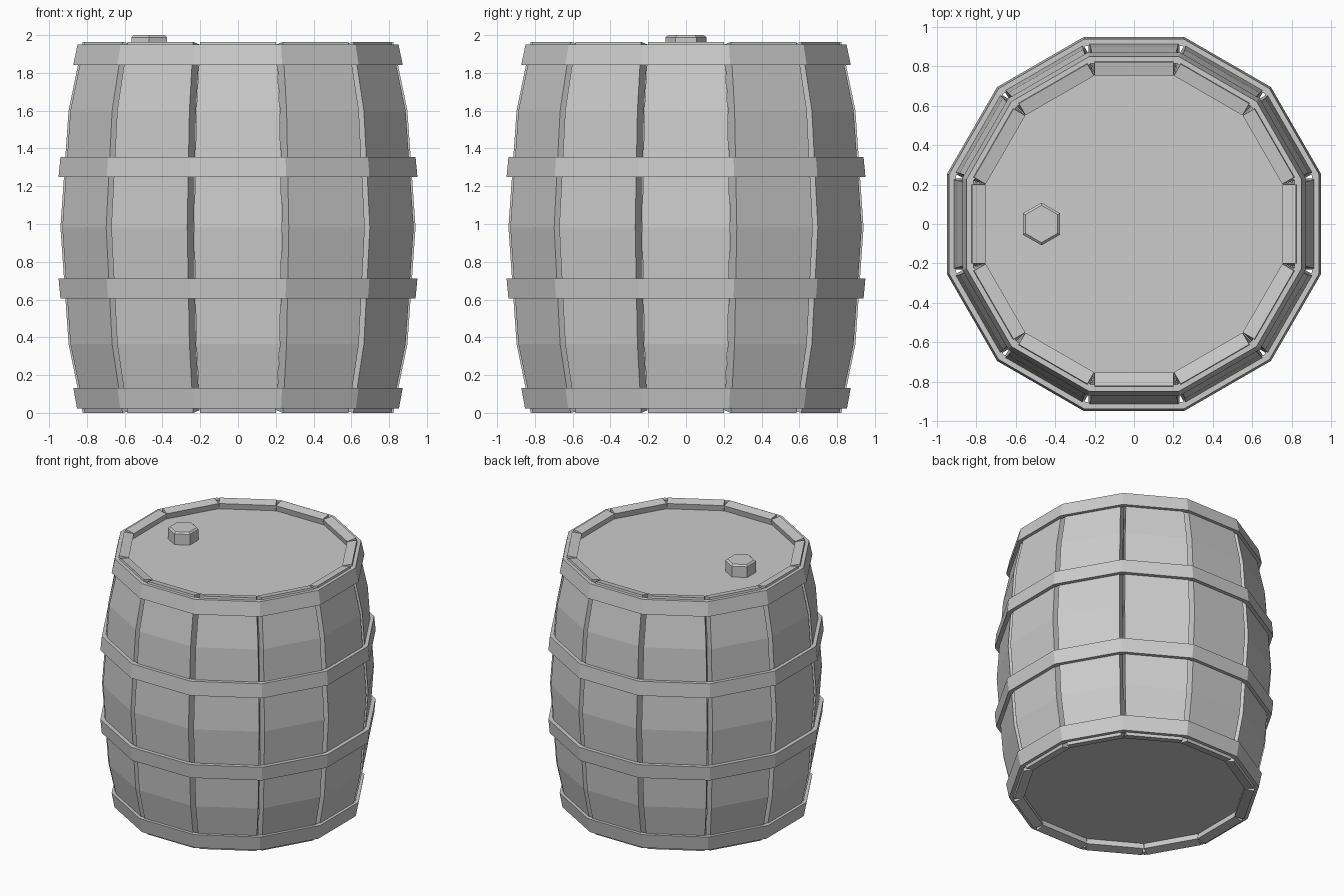
import bpy, bmesh
from math import tan, cos, pi, radians, atan2
from mathutils import Vector, Matrix

if "Cube" in bpy.data.objects:
    bpy.data.objects.remove(bpy.data.objects["Cube"])

SIDES = 12
HALF = pi / SIDES
MID_Z = 0.982


def finish(bm, name):
    bmesh.ops.recalc_face_normals(bm, faces=bm.faces)
    mesh = bpy.data.meshes.new(name)
    bm.to_mesh(mesh)
    bm.free()
    ob = bpy.data.objects.new(name, mesh)
    bpy.context.collection.objects.link(ob)
    return ob


def offset_inward(profile, t):
    """Shift an (apothem, z) profile towards the axis along its normals."""
    out = []
    for i, p in enumerate(profile):
        a = Vector(profile[max(i - 1, 0)])
        b = Vector(profile[min(i + 1, len(profile) - 1)])
        d = (b - a).normalized()
        out.append((p[0] - d.y * t, p[1] + d.x * t))
    return out


def stave(name, angle):
    outer = [(0.822, 0.0), (0.897, 0.365), (0.94, MID_Z), (0.897, 1.6), (0.822, 1.964)]
    inner = offset_inward(outer, 0.07)
    bm = bmesh.new()
    rings = []
    for (ro, zo), (ri, zi) in zip(outer, inner):
        w = ri * tan(HALF) - 0.001
        rings.append([bm.verts.new(c) for c in
                      ((ro, -w, zo), (ro, w, zo), (ri, w, zi), (ri, -w, zi))])
    for a, b in zip(rings, rings[1:]):
        for i in range(4):
            j = (i + 1) % 4
            bm.faces.new((a[i], a[j], b[j], b[i]))
    bm.faces.new(rings[0])
    bm.faces.new(rings[-1])
    bm.transform(Matrix.Rotation(angle, 4, 'Z'))
    return finish(bm, name)


def hoop(name, low, high, thickness=0.035):
    """Twelve-sided band between two (apothem, z) points."""
    section = [low, high, (high[0] - thickness, high[1]), (low[0] - thickness, low[1])]
    bm = bmesh.new()
    rings = []
    for k in range(SIDES):
        rot = Matrix.Rotation(HALF * (2 * k + 1), 3, 'Z')
        rings.append([bm.verts.new(rot @ Vector((r / cos(HALF), 0, z))) for r, z in section])
    for k in range(SIDES):
        a, b = rings[k], rings[(k + 1) % SIDES]
        for i in range(4):
            j = (i + 1) % 4
            bm.faces.new((a[i], b[i], b[j], a[j]))
    return finish(bm, name)


def prism(name, sides, apothem, z0, z1, turn, loc=(0, 0), chamfer=0.0):
    bm = bmesh.new()
    r = apothem / cos(pi / sides)
    bmesh.ops.create_cone(bm, cap_ends=True, segments=sides, radius1=r, radius2=r, depth=z1 - z0)
    if chamfer:
        top = [e for e in bm.edges if all(v.co.z > 0 for v in e.verts)]
        bmesh.ops.bevel(bm, geom=top, offset=chamfer, segments=1, affect='EDGES')
    # put the first corner on +x before turning
    bm.verts.ensure_lookup_table()
    c = bm.verts[0].co
    bm.transform(Matrix.Translation((loc[0], loc[1], (z0 + z1) / 2))
                 @ Matrix.Rotation(turn - atan2(c.y, c.x), 4, 'Z'))
    return finish(bm, name)


# Staves
for k in range(SIDES):
    stave(f"stave_{k + 1}", 2 * HALF * k)

# Hoops, mirrored about mid height
for name, wide, narrow in (("middle_hoop", (0.95, 1.248), (0.94, 1.355)),
                           ("end_hoop", (0.872, 1.843), (0.85, 1.949))):
    hoop("upper_" + name, wide, narrow)
    low_wide, low_narrow = [(r, 2 * MID_Z - z - 0.004) for r, z in (wide, narrow)]
    if name == "end_hoop":
        low_wide, low_narrow = (0.872, 0.133), (0.852, 0.022)
    hoop("lower_" + name, low_narrow, low_wide)

# Recessed lid and base
prism("lid", SIDES, 0.775, 1.855, 1.905, HALF)
prism("base", SIDES, 0.775, 0.06, 0.11, HALF)

# Hexagonal bung
prism("bung", 6, 0.094, 1.89, 2.0, radians(90), (-0.47, 0), 0.012)
